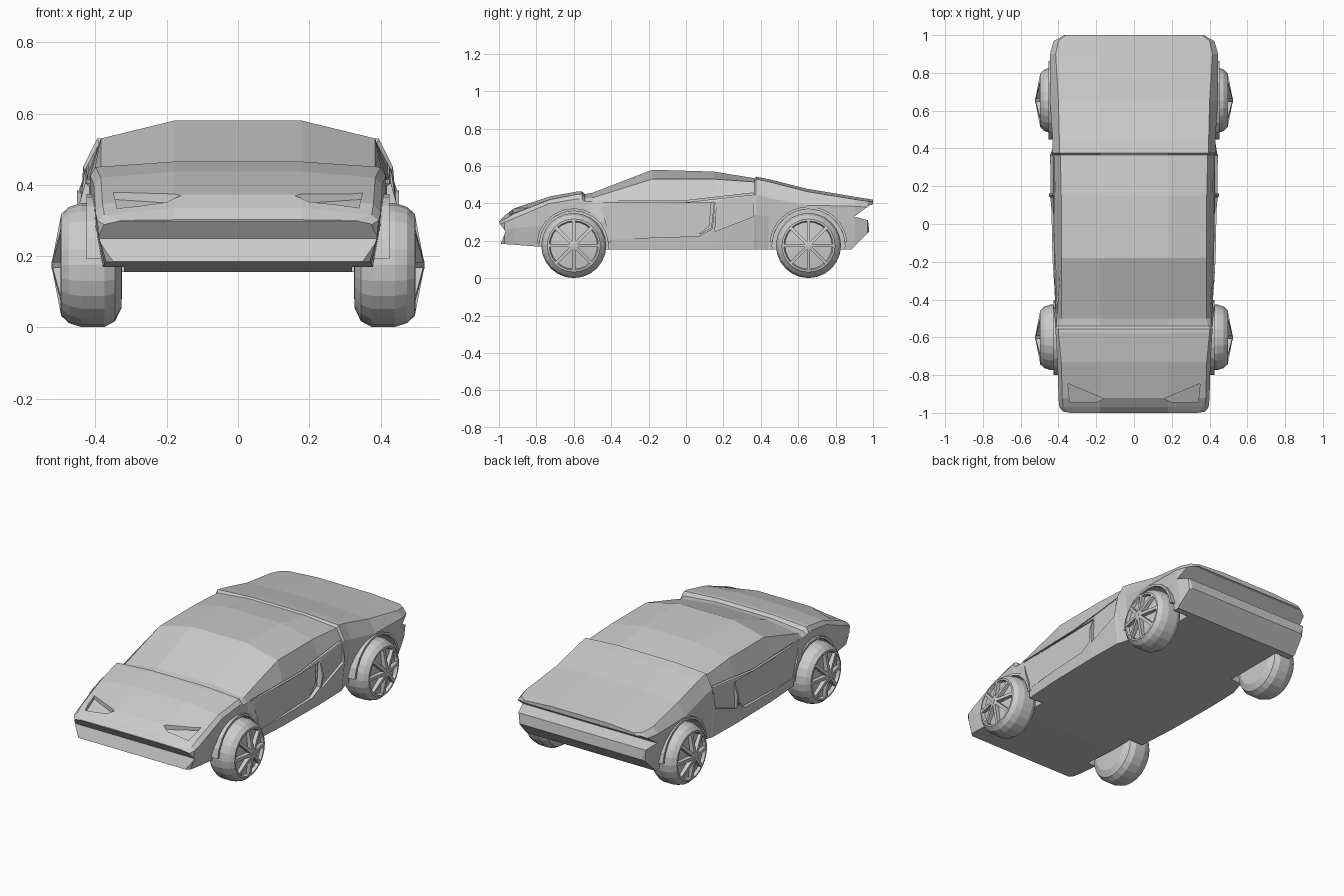
import bpy, bmesh, math
from mathutils import Matrix

if "Cube" in bpy.data.objects:
    bpy.data.objects.remove(bpy.data.objects["Cube"])


def make(name, bm):
    bmesh.ops.recalc_face_normals(bm, faces=bm.faces[:])
    me = bpy.data.meshes.new(name)
    bm.to_mesh(me)
    bm.free()
    ob = bpy.data.objects.new(name, me)
    bpy.context.collection.objects.link(ob)
    return ob


def skin(bm, rings, cap=True):
    """Join rings of points with quads, closing both ends."""
    vs = [[bm.verts.new(p) for p in r] for r in rings]
    n = len(vs[0])
    for a, b in zip(vs, vs[1:]):
        for i in range(n):
            j = (i + 1) % n
            bm.faces.new((a[i], a[j], b[j], b[i]))
    if cap:
        bm.faces.new(vs[0][::-1])
        bm.faces.new(vs[-1])
    return [v for r in vs for v in r]


def side_prism(name, profile, x0, x1):
    """Extrude a (y, z) profile along x."""
    bm = bmesh.new()
    skin(bm, [[(x, y, z) for y, z in profile] for x in (x0, x1)])
    return make(name, bm)


def cut(target, cutter):
    cutter.hide_render = True
    m = target.modifiers.new("cut", 'BOOLEAN')
    m.operation, m.solver, m.object = 'DIFFERENCE', 'EXACT', cutter
    bpy.context.view_layer.objects.active = target
    bpy.ops.object.modifier_apply(modifier=m.name)
    bpy.data.objects.remove(cutter, do_unlink=True)


def circle(y, z, r, n=20, a0=0, a1=360, closed=True):
    k = n if closed else n - 1
    return [(y + r * math.cos(math.radians(a0 + (a1 - a0) * i / k)),
             z + r * math.sin(math.radians(a0 + (a1 - a0) * i / k))) for i in range(n)]


# body shell: y, side (x, z), shoulder (x, z), roof rail (x, z), roof z
sections = [
    (-1.00, .36, .24, .37, .285, .33, .30, .302),
    (-0.97, .39, .25, .395, .30, .375, .315, .335),
    (-0.92, .395, .27, .40, .32, .38, .345, .373),
    (-0.73, .40, .28, .405, .40, .385, .42, .437),
    (-0.575, .41, .30, .415, .425, .40, .45, .465),
    (-0.555, .415, .30, .415, .425, .40, .45, .465),
    (-0.54, .42, .30, .412, .41, .39, .43, .45),
    (-0.50, .425, .30, .41, .41, .385, .43, .457),
    (-0.18, .445, .33, .42, .41, .385, .53, .58),
    (0.15, .45, .33, .425, .42, .385, .53, .57),
    (0.365, .445, .34, .43, .44, .39, .515, .535),
    (0.375, .44, .34, .435, .45, .395, .53, .543),
    (0.44, .42, .33, .43, .43, .395, .517, .53),
    (0.65, .44, .33, .445, .39, .40, .463, .478),
    (0.90, .44, .33, .445, .385, .415, .422, .436),
    (0.97, .42, .33, .425, .38, .40, .412, .425),
    (1.00, .37, .33, .385, .375, .36, .408, .42),
]
rings = []
for y, xm, zm, xs, zs, xe, ze, zt in sections:
    zb = .155 if y > -.6 else .155 + .03 * (-.6 - y) / .4
    half = [(xm - .02, zb), (xm, zm), (xs, zs), (xe, ze), (.18, zt)]
    rings.append([(x, y, z) for x, z in half] + [(-x, y, z) for x, z in half[::-1]])
bm = bmesh.new()
skin(bm, rings)
body = make("car_body", bm)

# grille undercut and tail lip with bumper and diffuser
cut(body, side_prism("nose_cutter", [(-1.1, .298), (-1.0, .298), (-.965, .25),
                                     (-.99, .185), (-.99, .1), (-1.1, .1)], -.7, .7))
cut(body, side_prism("tail_cutter", [(1.1, .402), (.985, .392), (.90, .33), (.973, .31),
                                     (.98, .25), (.87, .14), (1.1, .14)], -.7, .7))

axles = ((-.60, .185, .425, "front"), (.655, .195, .452, "rear"))
door = [(-.46, .395), (-.40, .21), (.07, .225), (.14, .265), (.155, .405)]
intake = [(.07, .235), (.135, .27), (.15, .41), (.135, .40), (.125, .28)]
quarter = [(.165, .415), (.36, .447), (.36, .33), (.155, .25)]
belt = [(-.47, .404), (-.02, .404), (.36, .447), (.36, .456), (-.02, .413), (-.47, .413)]
lamp = [(.35, -.845), (.34, -.945), (.20, -.945), (.16, -.925)]
for s, side in ((1, "right"), (-1, "left")):
    # wheel wells
    for y, r, xo, end in axles:
        cut(body, side_prism("well_cutter", circle(y, .175, r), .32 * s, .6 * s))
        ring = circle(y, .175, r, 11, 5, 175, False) + \
            circle(y, .175, r + .014, 11, 175, 5, False)
        side_prism(f"{end}_{side}_arch_trim", ring, .38 * s, xo * s)
    # door panel, air intake, rear quarter panel and belt groove
    cut(body, side_prism("door_cutter", door, .418 * s, .6 * s))
    cut(body, side_prism("intake_cutter", intake, .37 * s, .6 * s))
    cut(body, side_prism("quarter_cutter", quarter, .428 * s, .6 * s))
    cut(body, side_prism("belt_cutter", belt, .405 * s, .6 * s))
    # headlight recess following the hood slope
    bm = bmesh.new()
    low = [(x * s, y, .338 + .42 * (y + .945) - .11 * (x - .16)) for x, y in lamp]
    skin(bm, [low, [(x, y, .6) for x, y, z in low]])
    cut(body, make("lamp_cutter", bm))

# wheels: (x, radius) lathe profile with eight ridge spokes
tyre = [(.325, .05), (.327, .12), (.345, .158), (.375, .174), (.44, .174), (.475, .163),
        (.497, .142), (.498, .132), (.480, .126), (.492, .02)]
for s, side in ((1, "right"), (-1, "left")):
    for yc, r, xo, end in axles:
        bm = bmesh.new()
        skin(bm, [[(x * s, y, z) for y, z in circle(0, 0, rad, 24)] for x, rad in tyre])
        for k in range(8):
            tri = [(.478, .134), (.498, .134), (.524, 0), (.478, 0)]
            vs = skin(bm, [[(x * s, w, rad) for x, rad in tri] for w in (-.009, .009)])
            bmesh.ops.rotate(bm, verts=vs, cent=(0, 0, 0),
                             matrix=Matrix.Rotation(k * math.pi / 4, 3, 'X'))
        wheel = make(f"{end}_{side}_wheel", bm)
        wheel.location = (0, yc, .175)
